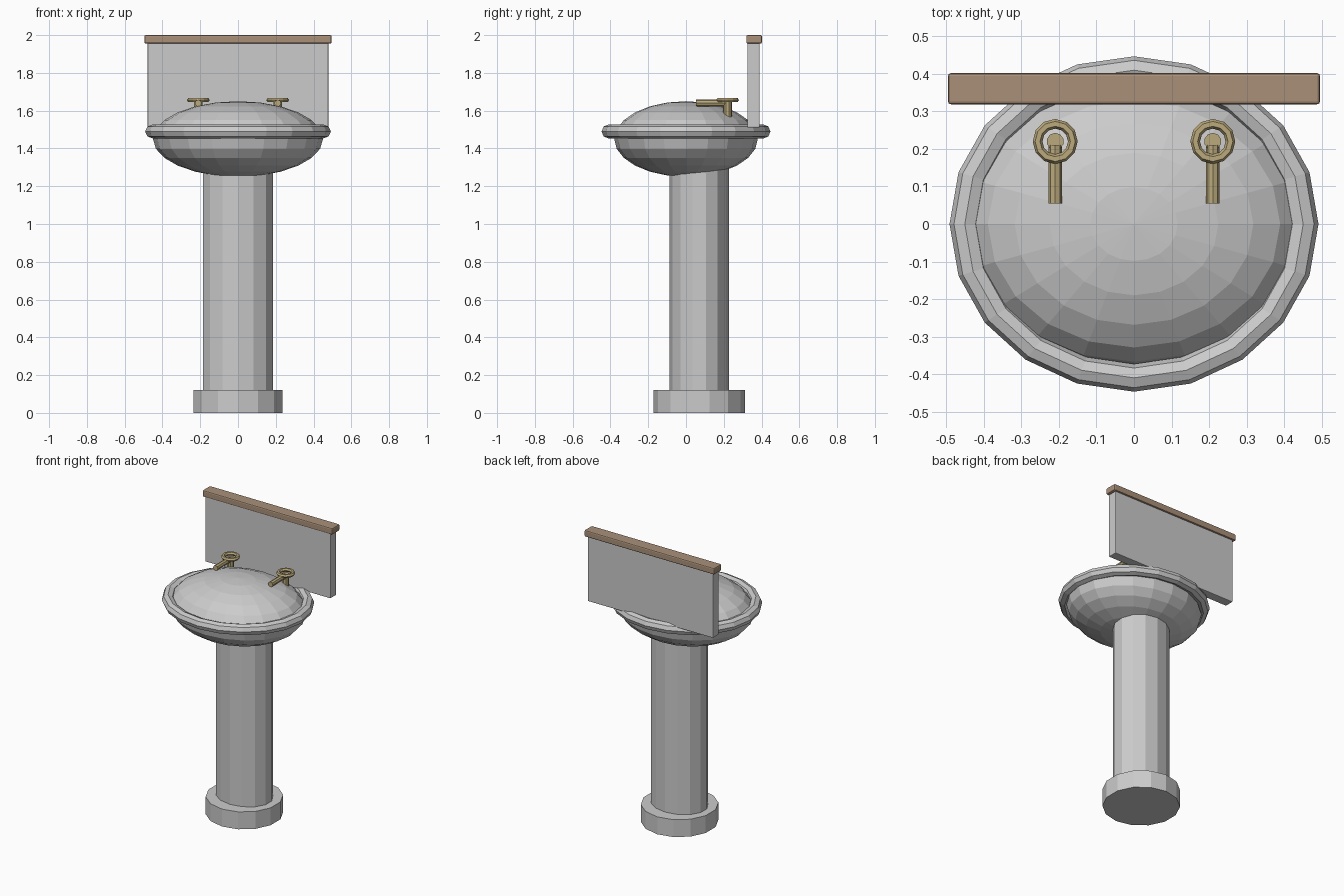
import bpy, math

if "Cube" in bpy.data.objects:
    bpy.data.objects.remove(bpy.data.objects["Cube"])


def material(name, rgb):
    m = bpy.data.materials.new(name)
    m.diffuse_color = (*rgb, 1)
    m.use_nodes = True
    m.node_tree.nodes["Principled BSDF"].inputs["Base Color"].default_value = m.diffuse_color
    return m


brass = material("brass", (0.50, 0.40, 0.20))
wood = material("wood", (0.40, 0.28, 0.19))


def finish(name, scale=(1, 1, 1), mat=None, bevel=0):
    o = bpy.context.object
    o.name = name
    o.scale = scale
    if mat:
        o.data.materials.append(mat)
    bpy.ops.object.transform_apply(location=False, rotation=False, scale=True)
    if bevel:
        b = o.modifiers.new("bevel", "BEVEL")
        b.width = bevel
        b.segments = 2
    return o


def cylinder(name, sides, loc, depth, rx, ry, rot=(0, 0, 0), mat=None):
    bpy.ops.mesh.primitive_cylinder_add(vertices=sides, radius=1, depth=1, location=loc, rotation=rot)
    return finish(name, (rx, ry, depth), mat)


def torus(name, loc, major, minor, n_major, n_minor, scale=(1, 1, 1), mat=None):
    bpy.ops.mesh.primitive_torus_add(location=loc, major_radius=major, minor_radius=minor,
                                     major_segments=n_major, minor_segments=n_minor)
    return finish(name, scale, mat)


def box(name, x, y, z, mat=None, bevel=0):
    bpy.ops.mesh.primitive_cube_add(size=1, location=[(a + b) / 2 for a, b in (x, y, z)])
    return finish(name, [b - a for a, b in (x, y, z)], mat, bevel)


# Pedestal
cylinder("pedestal_base", 14, (0, 0.07, 0.06), 0.12, 0.243, 0.243)
cylinder("pedestal_column", 14, (0, 0.07, 0.72), 1.24, 0.19, 0.157)

# Basin body and rolled rim
bpy.ops.mesh.primitive_uv_sphere_add(segments=20, ring_count=12, radius=1, location=(0, 0, 1.45))
finish("basin", (0.45, 0.38, 0.20))
torus("basin_rim", (0, 0, 1.49), 0.41, 0.037, 20, 8, (1.1, 1, 1))

# Splashback with wooden cap
box("splashback", (-0.478, 0.478), (0.325, 0.39), (1.51, 1.96), bevel=0.005)
box("splashback_cap", (-0.496, 0.496), (0.319, 0.402), (1.955, 2.0), wood, 0.008)

# Taps: post, spout and ring handle on each side
for side, x in (("left", -0.21), ("right", 0.21)):
    cylinder(f"tap_post_{side}", 10, (x, 0.22, 1.605), 0.09, 0.023, 0.023, mat=brass)
    cylinder(f"tap_spout_{side}", 8, (x, 0.132, 1.64), 0.156, 0.018, 0.018,
             (math.radians(90), 0, 0), brass)
    torus(f"tap_handle_{side}", (x, 0.22, 1.656), 0.047, 0.013, 12, 6, mat=brass)
